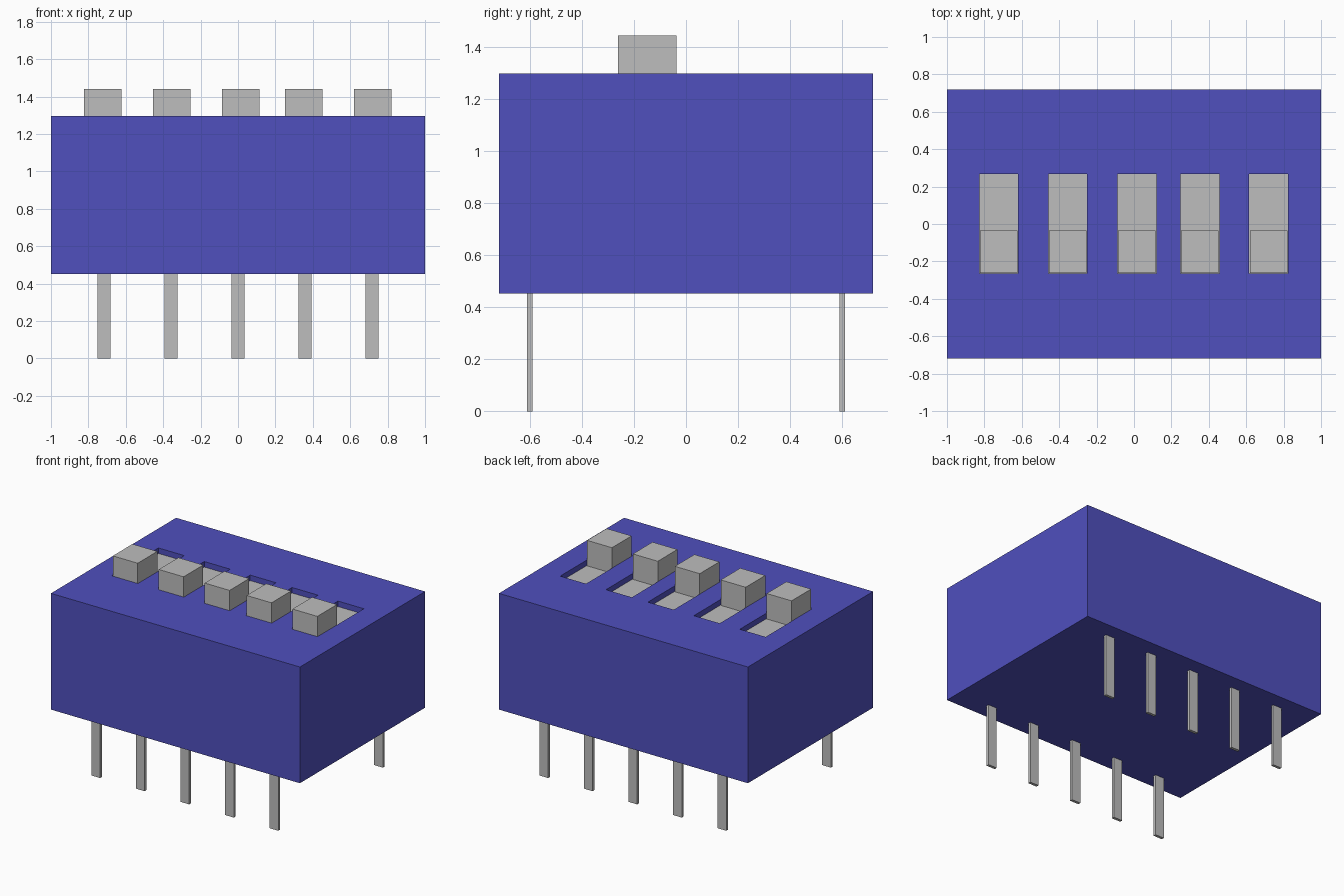
import bpy
import bmesh
from mathutils import Matrix, Vector

default = bpy.data.objects.get("Cube")
if default:
    bpy.data.objects.remove(default, do_unlink=True)


def material(name, rgb):
    mat = bpy.data.materials.new(name)
    mat.use_nodes = True
    colour = (*rgb, 1)
    mat.diffuse_color = colour
    mat.node_tree.nodes["Principled BSDF"].inputs["Base Color"].default_value = colour
    return mat


def add_box(bm, low, high):
    low, high = Vector(low), Vector(high)
    place = Matrix.Translation((low + high) / 2) @ Matrix.Diagonal((*(high - low), 1))
    bmesh.ops.create_cube(bm, size=1, matrix=place)


def boxes(name, corners, mat=None):
    """One object made of boxes, each given by its low and high corner."""
    bm = bmesh.new()
    for low, high in corners:
        add_box(bm, low, high)
    mesh = bpy.data.meshes.new(name)
    bm.to_mesh(mesh)
    bm.free()
    if mat:
        mesh.materials.append(mat)
    obj = bpy.data.objects.new(name, mesh)
    bpy.context.scene.collection.objects.link(obj)
    return obj


blue = material("blue plastic", (0.08, 0.08, 0.515))
grey = material("light grey", (0.515, 0.515, 0.515))

bottom, top = 0.453, 1.297
floor = top - 0.04
slider_xs = (-0.723, -0.354, 0.015, 0.352, 0.72)
half = 0.1      # half width of a slider
gap = 0.004     # clearance around a slider
back, front = 0.267, -0.261

# Housing with five slots cut into its top
housing = boxes("housing", [((-1, -0.718, bottom), (1, 0.718, top))], blue)
cutter = boxes("slot_cutter", [
    ((x - half - gap, front - gap, floor - 0.01), (x + half + gap, back, top + 0.1))
    for x in slider_xs], blue)
cutter.hide_render = True
cut = housing.modifiers.new("slots", "BOOLEAN")
cut.operation = "DIFFERENCE"
cut.solver = "EXACT"
cut.object = cutter
bpy.context.view_layer.objects.active = housing
bpy.ops.object.modifier_apply(modifier=cut.name)
bpy.data.objects.remove(cutter, do_unlink=True)

# Slot floors and raised switch knobs
for i, x in enumerate(slider_xs, 1):
    edge = half + gap * 2
    boxes(f"slot_floor_{i}", [((x - edge, front - gap * 2, floor - 0.02),
                               (x + edge, back + gap, floor))], grey)
    boxes(f"switch_knob_{i}", [((x - half, front, floor - 0.01),
                                (x + half, -0.036, 1.442))], grey)

# Two rows of flat contact pins
for row, side in (("front", -1), ("back", 1)):
    for i in range(5):
        x, y = (i - 2) * 0.358, side * 0.6
        boxes(f"{row}_pin_{i + 1}", [((x - 0.035, y - 0.01, 0),
                                      (x + 0.035, y + 0.01, bottom + 0.01))], grey)
